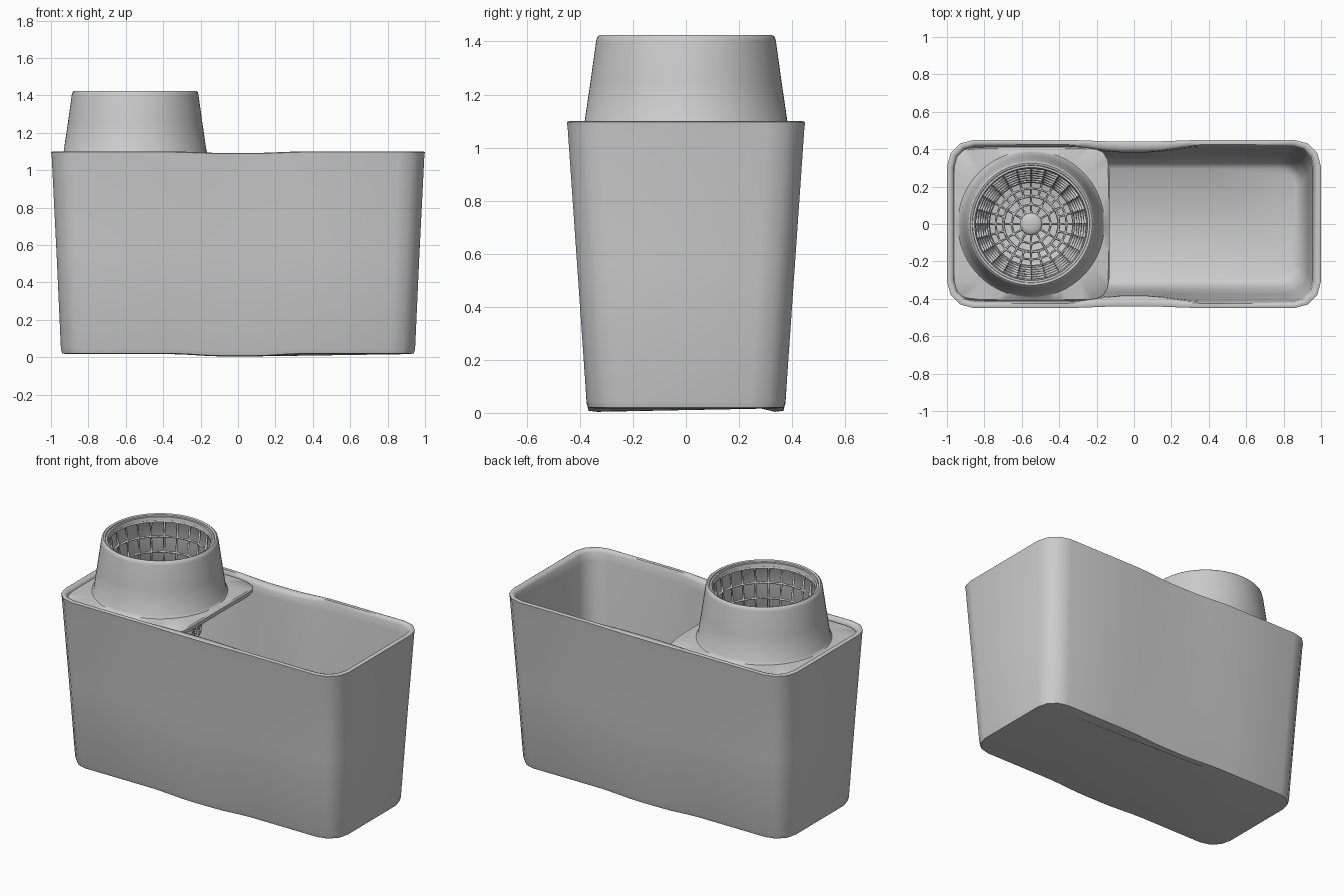
import bpy, bmesh, math
from mathutils import Vector

if "Cube" in bpy.data.objects:
    bpy.data.objects.remove(bpy.data.objects["Cube"])

CX = -0.55  # centre of the cone and basket


def loft(name, rings, caps=False, closed=False, angle=40):
    """Skin a list of equal-length point rings."""
    bm = bmesh.new()
    vr = [[bm.verts.new(p) for p in ring] for ring in rings]
    pairs = list(zip(vr, vr[1:])) + ([(vr[-1], vr[0])] if closed else [])
    for a, b in pairs:
        for i in range(len(a)):
            j = (i + 1) % len(a)
            bm.faces.new((a[i], a[j], b[j], b[i]))
    if caps:
        bm.faces.new(vr[0][::-1])
        bm.faces.new(vr[-1])
    bmesh.ops.recalc_face_normals(bm, faces=bm.faces)
    return finish(name, bm, angle)


def finish(name, bm, angle=40):
    me = bpy.data.meshes.new(name)
    bm.to_mesh(me)
    bm.free()
    ob = bpy.data.objects.new(name, me)
    bpy.context.collection.objects.link(ob)
    bpy.ops.object.select_all(action='DESELECT')
    ob.select_set(True)
    bpy.context.view_layer.objects.active = ob
    bpy.ops.object.shade_smooth_by_angle(angle=math.radians(angle))
    return ob


def waist(x):
    t = min(1, max(0, (0.36 - abs(x)) / 0.28))
    return t * t * (3 - 2 * t)


def tub_ring(hx, hy, r, z, pinch=0.0, dip=0.0):
    """Rounded rectangle whose long sides pinch and dip at the middle."""
    pts = []
    for cx, cy, start in ((1, 1, 0), (-1, 1, 90), (-1, -1, 180), (1, -1, 270)):
        for k in range(4):
            a = math.radians(start + 30 * k)
            pts.append((cx * (hx - r) + r * math.cos(a), cy * (hy - r) + r * math.sin(a)))
        if start in (0, 180):
            pts += [(-cx * (-0.42 + 0.07 * i), cy * hy) for i in range(13)]
    out = []
    for x, y in pts:
        w = waist(x)
        out.append((x, y - math.copysign(pinch * w, y), z - dip * w))
    return out


# Tapered tub with rolled rim and hollow inside
loft("tub", [
    tub_ring(0.91, 0.335, 0.10, 0.016, 0, 0.012),
    tub_ring(0.94, 0.367, 0.125, 0.02, 0, 0.012),
    tub_ring(0.947, 0.375, 0.13, 0.045, 0, 0.008),
    tub_ring(0.97, 0.41, 0.135, 0.55, 0.002),
    tub_ring(0.996, 0.446, 0.14, 1.07, 0.008, 0.008),
    tub_ring(0.999, 0.449, 0.14, 1.096, 0.008, 0.008),
    tub_ring(0.99, 0.44, 0.135, 1.10, 0.010, 0.008),
    tub_ring(0.972, 0.424, 0.12, 1.098, 0.026, 0.008),
    tub_ring(0.962, 0.417, 0.115, 1.08, 0.030, 0.008),
    tub_ring(0.955, 0.411, 0.115, 1.03, 0.028),
    tub_ring(0.93, 0.375, 0.12, 0.55, 0.012),
    tub_ring(0.90, 0.335, 0.11, 0.09),
    tub_ring(0.86, 0.295, 0.08, 0.055),
], caps=True, angle=60)

N = 72


def disc(r, z):
    return [(CX + r * math.cos(2 * math.pi * i / N), r * math.sin(2 * math.pi * i / N), z)
            for i in range(N)]


def plate(a, b, z, n=9):
    """Soft square ring with the same point count as the circles."""
    pts = []
    for i in range(N):
        c, s = math.cos(2 * math.pi * i / N), math.sin(2 * math.pi * i / N)
        r = (abs(c / a) ** n + abs(s / b) ** n) ** (-1 / n)
        x = r * c
        droop = 0.01 * max(0, x / a) ** 4 * abs(r * s / b) ** 4
        pts.append((CX + x, r * s, z - droop))
    return pts


# Lid plate that flows up into the cone collar
loft("lid_with_collar", [
    plate(0.415, 0.405, 1.045),
    plate(0.42, 0.411, 1.052),
    plate(0.42, 0.411, 1.072),
    plate(0.413, 0.404, 1.08),
    disc(0.392, 1.086), disc(0.382, 1.10), disc(0.360, 1.25), disc(0.339, 1.40),
    disc(0.335, 1.417), disc(0.326, 1.424), disc(0.315, 1.42), disc(0.311, 1.405),
    disc(0.324, 1.39), disc(0.345, 1.25), disc(0.366, 1.06), disc(0.376, 1.045),
], closed=True)


# Net basket made of thin bars
def net(name, levels, cols, thick):
    bm = bmesh.new()
    rows = [[bm.verts.new((CX + r * math.cos(2 * math.pi * i / cols),
                           r * math.sin(2 * math.pi * i / cols), z)) for i in range(cols)]
            for r, z in levels]
    for a, b in zip(rows, rows[1:]):
        for i in range(cols):
            j = (i + 1) % cols
            bm.faces.new((a[i], a[j], b[j], b[i]))
    bmesh.ops.recalc_face_normals(bm, faces=bm.faces)
    ob = finish(name, bm)
    mod = ob.modifiers.new("bars", 'WIREFRAME')
    mod.thickness = thick
    mod.use_even_offset = False
    mod.use_boundary = True
    return ob


ROWS = 6
TOP, FLOOR = 1.385, 0.83
net("basket_wall", [(0.305 - 0.075 * i / ROWS, TOP + (FLOOR - TOP) * i / ROWS)
                    for i in range(ROWS + 1)], 24, 0.018)
net("basket_floor_outer", [(0.23, FLOOR), (0.19, FLOOR - 0.012), (0.15, FLOOR - 0.012)], 24, 0.016)
net("basket_floor_inner", [(0.15, FLOOR - 0.012), (0.105, FLOOR - 0.012), (0.055, FLOOR - 0.012)],
    12, 0.016)

# Solid band at the top of the basket
loft("basket_rim", [disc(0.318, 1.412), disc(0.302, 1.412), disc(0.297, 1.38), disc(0.311, 1.38)],
     closed=True)

# Domed hub in the basket floor
bm = bmesh.new()
bmesh.ops.create_uvsphere(bm, u_segments=24, v_segments=12, radius=0.06)
bmesh.ops.scale(bm, vec=Vector((1, 1, 0.4)), verts=bm.verts)
bmesh.ops.translate(bm, vec=Vector((CX, 0, FLOOR - 0.01)), verts=bm.verts)
finish("basket_hub", bm)
